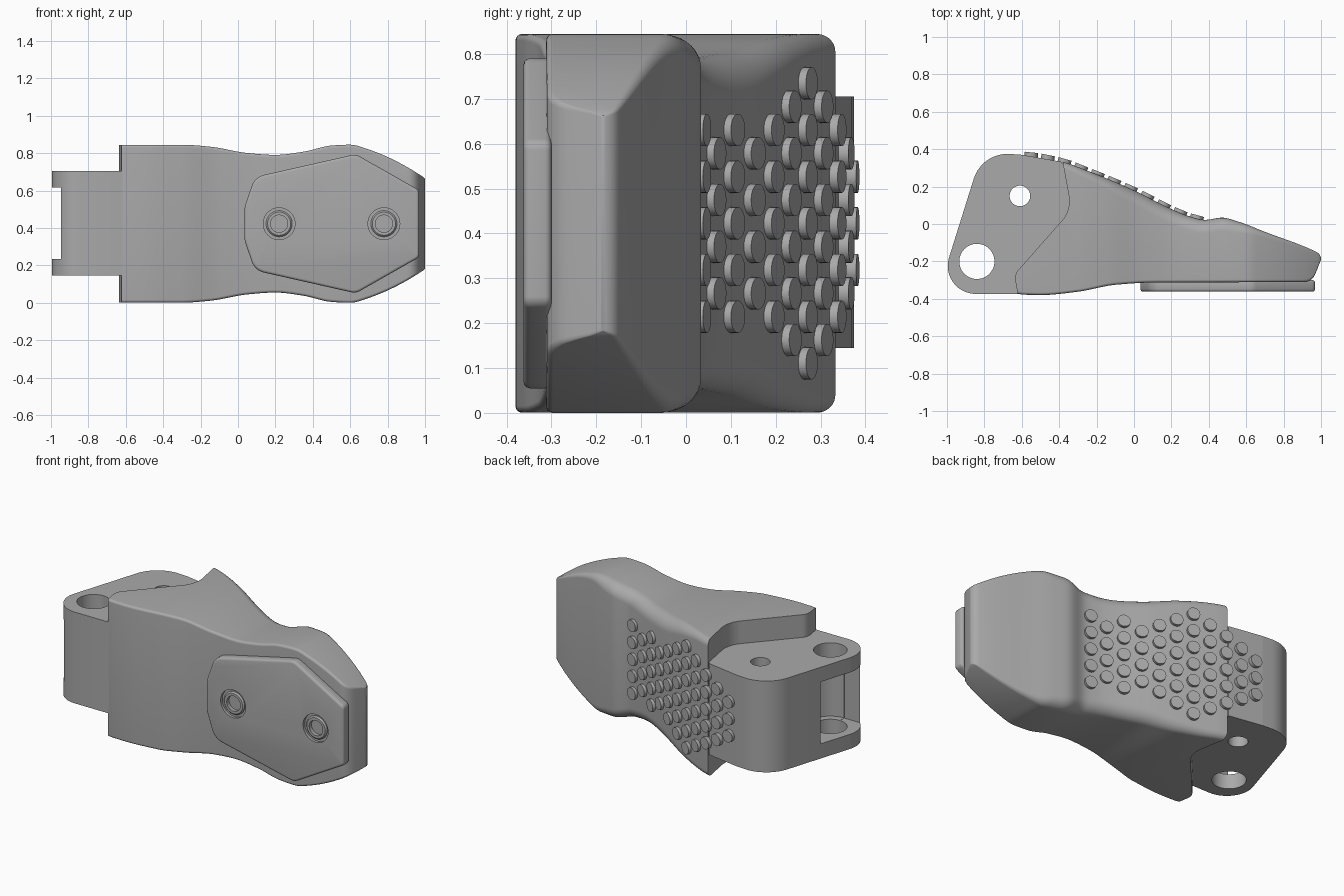
import bpy, bmesh, math
from mathutils import Vector, Matrix

if "Cube" in bpy.data.objects:
    bpy.data.objects.remove(bpy.data.objects["Cube"])

MID = 0.4225  # height of the symmetry plane
grey = bpy.data.materials.new("plain_grey")
grey.diffuse_color = (0.40, 0.40, 0.40, 1)
grey.use_nodes = True
grey.node_tree.nodes["Principled BSDF"].inputs["Base Color"].default_value = grey.diffuse_color


def curve(pts, x):
    """Monotone cubic through (x, value) points."""
    n = len(pts)
    d = [(pts[i + 1][1] - pts[i][1]) / (pts[i + 1][0] - pts[i][0]) for i in range(n - 1)]
    m = [d[0]] + [2 * a * b / (a + b) if a * b > 0 else 0 for a, b in zip(d, d[1:])] + [d[-1]]
    for i in range(n - 1):
        if x <= pts[i + 1][0] or i == n - 2:
            h = pts[i + 1][0] - pts[i][0]
            t = min(max((x - pts[i][0]) / h, 0), 1)
            return ((2*t**3 - 3*t*t + 1) * pts[i][1] + (t**3 - 2*t*t + t) * h * m[i]
                    + (3*t*t - 2*t**3) * pts[i + 1][1] + (t**3 - t*t) * h * m[i + 1])


def fillet(pts, seg=8):
    """Round the corners of a polygon given as (x, y, radius)."""
    out = []
    for i, (x, y, r) in enumerate(pts):
        p = Vector((x, y))
        a = (Vector(pts[i - 1][:2]) - p).normalized()
        b = (Vector(pts[(i + 1) % len(pts)][:2]) - p).normalized()
        if r == 0:
            out.append(p)
            continue
        half = a.angle(b) / 2
        c = p + (a + b).normalized() * r / math.sin(half)
        u = p + a * r / math.tan(half) - c
        v = p + b * r / math.tan(half) - c
        ang = u.angle_signed(v)
        out += [c + Matrix.Rotation(-ang * k / seg, 2) @ u for k in range(seg + 1)]
    return out


def loft(name, rings):
    """Skin a list of equal rings and cap both ends."""
    bm = bmesh.new()
    vs = [[bm.verts.new(p) for p in r] for r in rings]
    n = len(vs[0])
    for a, b in zip(vs, vs[1:]):
        for i in range(n):
            bm.faces.new((a[i], a[(i + 1) % n], b[(i + 1) % n], b[i]))
    bm.faces.new(vs[0])
    bm.faces.new(vs[-1])
    bmesh.ops.recalc_face_normals(bm, faces=bm.faces)
    me = bpy.data.meshes.new(name)
    bm.to_mesh(me)
    bm.free()
    me.materials.append(grey)
    ob = bpy.data.objects.new(name, me)
    bpy.context.collection.objects.link(ob)
    return ob


def prism(name, outline, z0, z1):
    return loft(name, [[(p[0], p[1], z) for p in outline] for z in (z0, z1)])


def disc(x, y, r, n=48):
    return [(x + r * math.cos(2 * math.pi * k / n), y + r * math.sin(2 * math.pi * k / n)) for k in range(n)]


def activate(ob):
    bpy.ops.object.select_all(action='DESELECT')
    ob.select_set(True)
    bpy.context.view_layer.objects.active = ob


def apply_mod(ob, kind, **props):
    activate(ob)
    mod = ob.modifiers.new("mod", kind)
    for k, v in props.items():
        setattr(mod, k, v)
    bpy.ops.object.modifier_apply(modifier=mod.name)


def cut(ob, *cutters):
    for c in cutters:
        apply_mod(ob, 'BOOLEAN', operation='DIFFERENCE', solver='EXACT', object=c)
        bpy.data.objects.remove(c)


def smooth(ob, deg=32):
    activate(ob)
    bpy.ops.object.shade_smooth_by_angle(angle=math.radians(deg))


# Grip body: rounded rectangular sections along x
FRONT = [(-0.66, -0.36), (-0.6, -0.377), (-0.5, -0.38), (-0.3, -0.362), (-0.1, -0.325), (0.1, -0.313),
         (0.92, -0.31), (0.95, -0.297), (0.97, -0.265), (0.99, -0.215), (1.0, -0.19)]
BACK = [(-0.66, 0.373), (-0.55, 0.365), (-0.39, 0.335), (-0.25, 0.285), (0, 0.18), (0.2, 0.08), (0.3, 0.04),
        (0.38, 0.022), (0.47, 0.034), (0.56, 0.012), (0.7, -0.042), (0.96, -0.142), (0.99, -0.16), (1.0, -0.18)]
HALF = [(-0.66, 0.422), (-0.3, 0.422), (-0.15, 0.412), (0.05, 0.378), (0.2, 0.368), (0.35, 0.385),
        (0.5, 0.418), (0.6, 0.4225), (0.69, 0.4), (0.99, 0.25), (1.0, 0.24)]
ROUND = [(-0.66, 0.035), (-0.35, 0.04), (0.1, 0.08), (0.5, 0.07), (0.7, 0.03), (0.96, 0.012), (1.0, 0.004)]
xs = sorted({round(-0.66 + 0.02 * i, 3) for i in range(83)} | {0.96, 0.97, 0.98, 0.99, 0.995, 1.0})
rings = []
for x in xs:
    f, b, h, r = (curve(c, x) for c in (FRONT, BACK, HALF, ROUND))
    rf = min(0.015, r)
    sec = fillet([(f, -h, rf), (b, -h, r), (b, h, r), (f, h, rf)])
    rings.append([(x, p[0], MID + p[1]) for p in sec])
body = loft("grip_body", rings)
seam = [(-1.2, 0.6, 0), (-0.43, 0.6, 0), (-0.335, 0.075, 0.16), (-0.64, -0.27, 0.07), (-0.6, -0.5, 0), (-1.2, -0.5, 0)]
cut(body, prism("seam_cutter", fillet(seam, 12), -0.2, 1.1))
smooth(body)

# Hinge block with pin holes and an open pocket around the big pin
block = prism("hinge_block", fillet([(-0.812, 0.385, 0.19), (-0.60, 0.37, 0.1), (-0.39, 0.333, 0), (-0.3, 0.2, 0),
              (-0.3, -0.3, 0), (-0.55, -0.374, 0), (-1.05, -0.374, 0.15)], 14), 0.145, 0.705)
pocket = [(-1.2, -0.335), (-0.84, -0.335), (-0.84, 0.02), (-1.2, 0.02)]
cut(block,
    prism("pin_hole_cutter", disc(-0.84, -0.2, 0.094), -0.1, 1),
    prism("small_hole_cutter", disc(-0.61, 0.15, 0.055), -0.1, 1),
    prism("pocket_cutter", pocket, 0.235, 0.615),
    prism("pocket_round_cutter", disc(-0.84, -0.2, 0.1343), 0.236, 0.614))
smooth(block)

# Front cover plate with two recessed screw seats
half = [(0.035, 0.09, 0.1), (0.09, 0.25, 0.09), (0.63, 0.372, 0.07), (0.968, 0.18, 0.03)]
outline = fillet(half + [(x, -z, r) for x, z, r in reversed(half)])
plate = loft("cover_plate", [[(p[0], y, MID + p[1]) for p in outline] for y in (-0.362, -0.30)])
apply_mod(plate, 'BEVEL', width=0.014, segments=3, limit_method='ANGLE', angle_limit=math.radians(50))
for sx in (0.22, 0.78):
    for r, depth in ((0.085, -0.345), (0.048, -0.318)):
        cut(plate, loft("seat_cutter", [[(sx + px, y, MID + pz) for px, pz in disc(0, 0, r)] for y in (-0.5, depth)]))
    ring = loft("screw_ring", [[(sx + px, y, MID + pz) for px, pz in disc(0, 0, r)]
                               for y, r in ((-0.33, 0.07), (-0.35, 0.07), (-0.358, 0.062))])
    cut(ring, loft("ring_cutter", [[(sx + px, y, MID + pz) for px, pz in disc(0, 0, 0.046)] for y in (-0.5, -0.335)]))
    smooth(ring)
smooth(plate)

# Grip studs in staggered columns standing on the back surface
for col, count in enumerate((5, 4, 5, 4, 5, 6, 7, 6, 5, 4, 3)):
    x = 0.335 - 0.0885 * col
    y = curve(BACK, x)
    slope = (curve(BACK, x + 0.02) - curve(BACK, x - 0.02)) / 0.04
    tangent = Vector((1, slope, 0)).normalized()
    normal = Vector((-tangent.y, tangent.x, 0))
    for k in range(count):
        c = Vector((x, y, MID + (k - (count - 1) / 2) * 0.104))
        stud = loft("grip_stud", [[c + normal * h + tangent * u + Vector((0, 0, v)) for u, v in disc(0, 0, 0.036, 24)]
                                  for h in (-0.02, 0.018)])
        smooth(stud)
